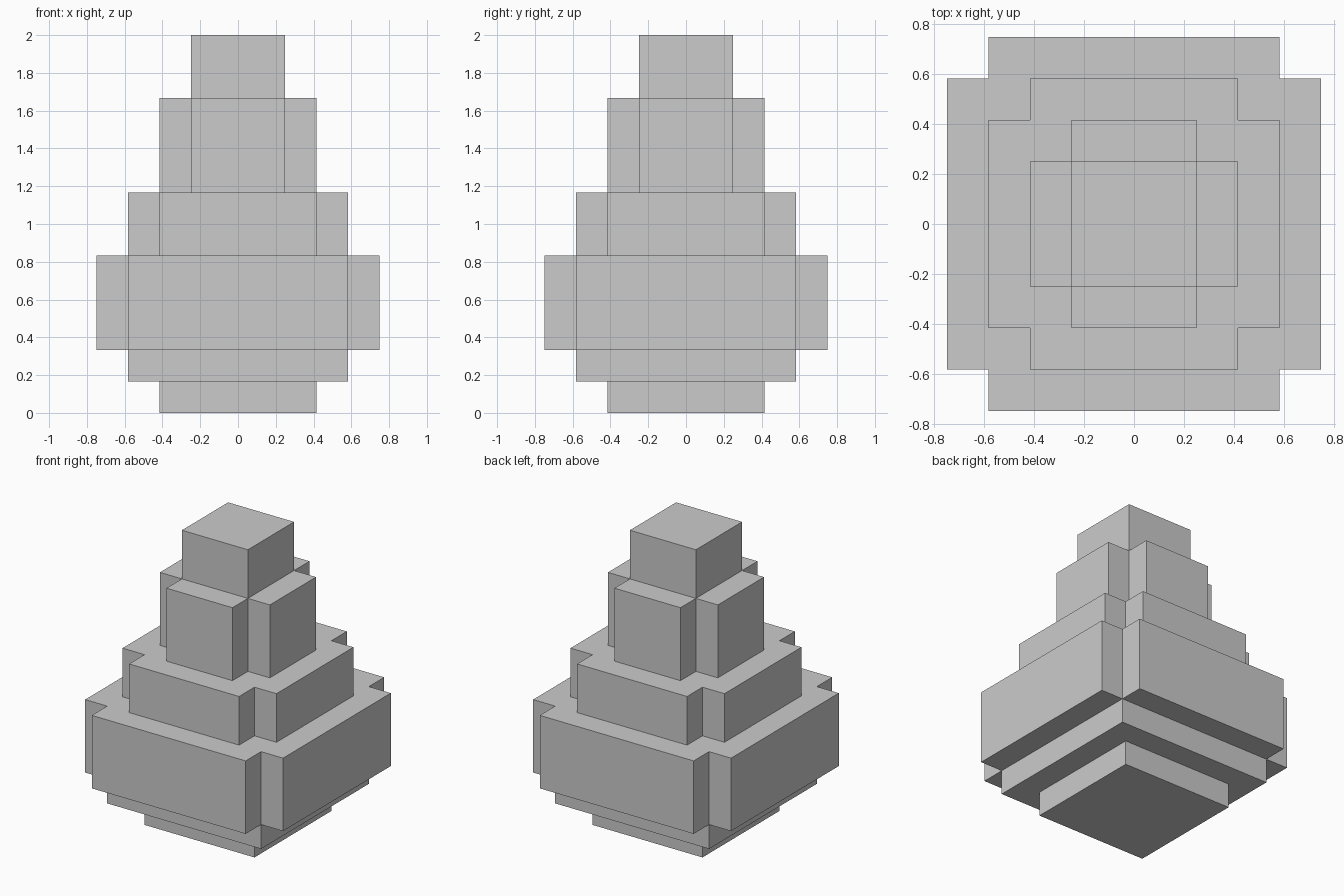
import bpy, bmesh

if "Cube" in bpy.data.objects:
    bpy.data.objects.remove(bpy.data.objects["Cube"])

U = 1 / 6  # block size


def tier(name, z0, z1, outer, inner):
    """Extruded square (outer == inner) or square with notched corners."""
    if outer == inner:
        corner = [(outer, outer)]
    else:
        corner = [(outer, inner), (inner, inner), (inner, outer)]
    # Rotate the corner outline through four quarter turns
    outline = []
    for _ in range(4):
        outline += corner
        corner = [(-y, x) for x, y in corner]
    bm = bmesh.new()
    face = bm.faces.new([bm.verts.new((x * U, y * U, z0 * U)) for x, y in outline])
    top = bmesh.ops.extrude_face_region(bm, geom=[face], use_keep_orig=True)["geom"]
    verts = [g for g in top if isinstance(g, bmesh.types.BMVert)]
    bmesh.ops.translate(bm, verts=verts, vec=(0, 0, (z1 - z0) * U))
    bmesh.ops.recalc_face_normals(bm, faces=bm.faces)
    mesh = bpy.data.meshes.new(name)
    bm.to_mesh(mesh)
    bm.free()
    bpy.context.collection.objects.link(bpy.data.objects.new(name, mesh))


# Square stepped base
tier("base_lower", 0, 1, 2.5, 2.5)
tier("base_upper", 1, 2, 3.5, 3.5)
# Notched tiers narrowing upward
tier("wide_tier", 2, 5, 4.5, 3.5)
tier("middle_tier", 5, 7, 3.5, 2.5)
tier("upper_tier", 7, 10, 2.5, 1.5)
# Square tip
tier("tip", 10, 12, 1.5, 1.5)
